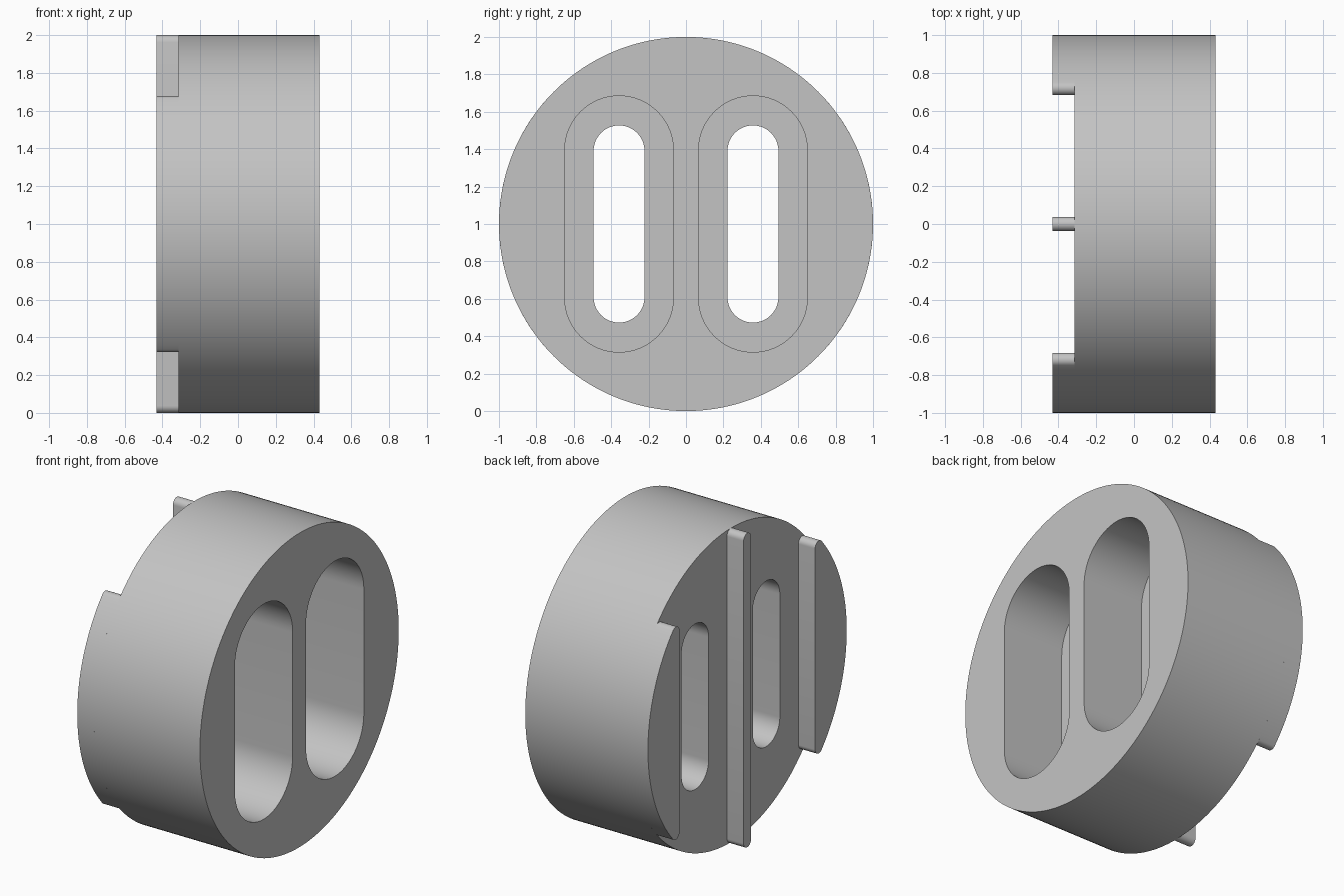
import bpy, bmesh
from math import sin, cos, pi, atan2, sqrt, radians

cube = bpy.data.objects.get("Cube")
if cube:
    bpy.data.objects.remove(cube, do_unlink=True)

BACK, FRONT = -0.432, 0.432   # ends along the disc axis
FACE = -0.315                 # flat face that carries the ribs
FLOOR = 0.0                   # bottom of the pockets
SLOT_Y = 0.358                # slot offset from the middle
R_EDGE = 0.0375               # rounding of the ribs
CHORD = 0.682                 # inner wall of the side ribs

grey = bpy.data.materials.new("plain grey")
grey.use_nodes = True
colour = (0.55, 0.55, 0.55, 1)
grey.diffuse_color = colour
grey.node_tree.nodes["Principled BSDF"].inputs["Base Color"].default_value = colour


def arc(cy, cz, r, a0, a1, n):
    """Points on an arc in the y-z plane."""
    return [(cy + r * cos(a0 + (a1 - a0) * i / n),
             cz + r * sin(a0 + (a1 - a0) * i / n)) for i in range(n + 1)]


def stadium(cy, half_width, half_height, n=32):
    """Upright slot outline with round ends."""
    s = half_height - half_width
    return (arc(cy, 1 + s, half_width, 0, pi, n)
            + arc(cy, 1 - s, half_width, pi, 2 * pi, n))


def prism(name, outline, x0, x1):
    """Extrude a y-z outline along x."""
    bm = bmesh.new()
    base = bm.faces.new([bm.verts.new((x0, y, z)) for y, z in outline])
    top = bmesh.ops.extrude_face_region(bm, geom=[base])
    for v in top["geom"]:
        if isinstance(v, bmesh.types.BMVert):
            v.co.x = x1
    bmesh.ops.recalc_face_normals(bm, faces=bm.faces)
    mesh = bpy.data.meshes.new(name)
    bm.to_mesh(mesh)
    bm.free()
    mesh.materials.append(grey)
    obj = bpy.data.objects.new(name, mesh)
    bpy.context.collection.objects.link(obj)
    return obj


# Disc body
body = prism("disc_body", arc(0, 1, 1, 0, 2 * pi, 192)[:-1], FACE, FRONT)

# Pockets from the front, narrower slots through the rest
cutters = []
for y in (-SLOT_Y, SLOT_Y):
    cutters.append(prism("pocket_cutter", stadium(y, 0.291, 0.685), FLOOR, FRONT + 0.1))
    cutters.append(prism("slot_cutter", stadium(y, 0.136, 0.527), FACE - 0.1, FLOOR + 0.1))
for c in cutters:
    c.hide_render = True
    mod = body.modifiers.new(c.name, "BOOLEAN")
    mod.operation = "DIFFERENCE"
    mod.solver = "EXACT"
    mod.object = c
depsgraph = bpy.context.evaluated_depsgraph_get()
body.data = bpy.data.meshes.new_from_object(body.evaluated_get(depsgraph))
body.modifiers.clear()
for c in cutters:
    bpy.data.objects.remove(c, do_unlink=True)

# Middle rib with round ends
parts = [body, prism("middle_rib", stadium(0, R_EDGE, 1, 12), BACK, FACE)]

# Side ribs: circle segments with rounded corners
fy = CHORD + R_EDGE
fz = sqrt((1 - R_EDGE) ** 2 - fy ** 2)
a = atan2(fz, fy)
segment = (arc(0, 1, 1, -a, a, 48)
           + arc(fy, 1 + fz, R_EDGE, a, pi, 12)[1:]
           + arc(fy, 1 - fz, R_EDGE, pi, 2 * pi - a, 12)[:-1])
for name, side in (("front_rib", -1), ("back_rib", 1)):
    parts.append(prism(name, [(side * y, z) for y, z in segment], BACK, FACE))

# Smooth curved walls, crisp edges
bpy.ops.object.select_all(action="DESELECT")
for p in parts:
    p.select_set(True)
bpy.context.view_layer.objects.active = body
bpy.ops.object.shade_smooth_by_angle(angle=radians(30))
